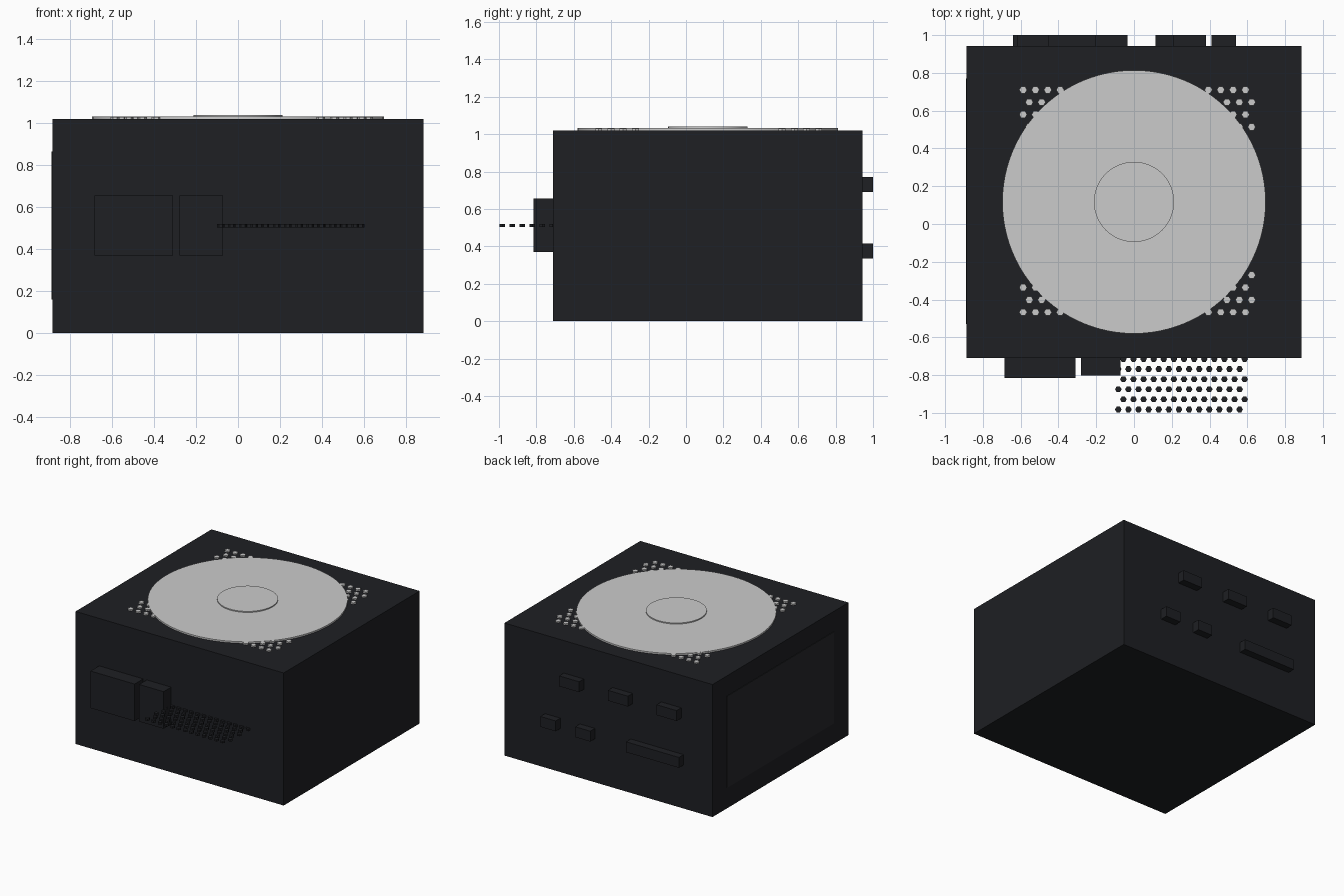
import bpy, bmesh, math
from mathutils import Matrix

if "Cube" in bpy.data.objects:
    bpy.data.objects.remove(bpy.data.objects["Cube"])


def material(name, rgb):
    m = bpy.data.materials.new(name)
    m.diffuse_color = (*rgb, 1)
    m.use_nodes = True
    m.node_tree.nodes["Principled BSDF"].inputs["Base Color"].default_value = m.diffuse_color
    return m


dark = material("dark_shell", (0.013, 0.014, 0.017))
panel_mat = material("dark_panel", (0.02, 0.021, 0.024))


def finish(name, bm, mat=None):
    me = bpy.data.meshes.new(name)
    bm.to_mesh(me)
    bm.free()
    ob = bpy.data.objects.new(name, me)
    bpy.context.collection.objects.link(ob)
    if mat:
        me.materials.append(mat)
    return ob


def box(name, x, y, z, mat=dark):
    bm = bmesh.new()
    size = Matrix.Diagonal((x[1] - x[0], y[1] - y[0], z[1] - z[0], 1))
    mid = Matrix.Translation((sum(x) / 2, sum(y) / 2, sum(z) / 2))
    bmesh.ops.create_cube(bm, size=1, matrix=mid @ size)
    return finish(name, bm, mat)


def prism(bm, sides, r, x, y, z0, z1):
    bmesh.ops.create_cone(bm, cap_ends=True, segments=sides, radius1=r, radius2=r, depth=z1 - z0,
                          matrix=Matrix.Translation((x, y, (z0 + z1) / 2))
                          @ Matrix.Rotation(math.pi / 2, 4, 'Z'))


def disc(name, r, y, z0, z1):
    bm = bmesh.new()
    prism(bm, 96, r, 0, y, z0, z1)
    ob = finish(name, bm)
    bpy.context.view_layer.objects.active = ob
    ob.select_set(True)
    bpy.ops.object.shade_smooth_by_angle(angle=math.radians(30))
    ob.select_set(False)


def hex_grid(name, x0, y0, step, cols, rows, r, z0, z1, odd, mat=None):
    # staggered rows of small hexagonal studs
    bm = bmesh.new()
    for j in range(rows):
        for i in range(cols):
            shift = step / 2 if j % 2 == odd else 0
            prism(bm, 6, r, x0 + i * step + shift, y0 + j * step, z0, z1)
    finish(name, bm, mat)


# Main housing and left side panel
box("housing", (-0.886, 0.886), (-0.71, 0.943), (0, 1.02))
box("side_panel", (-0.89, -0.88), (-0.53, 0.77), (0.16, 0.865), panel_mat)

# Front blocks
box("front_block_large", (-0.685, -0.31), (-0.815, -0.70), (0.37, 0.655))
box("front_block_small", (-0.28, -0.072), (-0.802, -0.70), (0.37, 0.655))

# Fan cover, hub and perforation studs on the top
disc("fan_disc", 0.697, 0.117, 1.01, 1.032)
disc("fan_hub", 0.212, 0.117, 1.02, 1.04)
hex_grid("top_vent_studs", -0.587, -0.467, 0.0654, 19, 19, 0.021, 1.015, 1.031, 1)

# Thin flat field of studs projecting from the front
hex_grid("front_vent_studs", -0.083, -0.982, 0.0535, 13, 6, 0.0175, 0.503, 0.519, 1, dark)

# Rear connectors
for i, x in enumerate([(0.21, 0.38), (-0.205, -0.035), (-0.62, -0.45)]):
    box(f"rear_upper_port_{i + 1}", x, (0.93, 1.0), (0.69, 0.77))
for i, x in enumerate([(0.41, 0.54), (0.115, 0.243), (-0.64, -0.19)]):
    box(f"rear_lower_port_{i + 1}", x, (0.93, 1.0), (0.335, 0.415))
